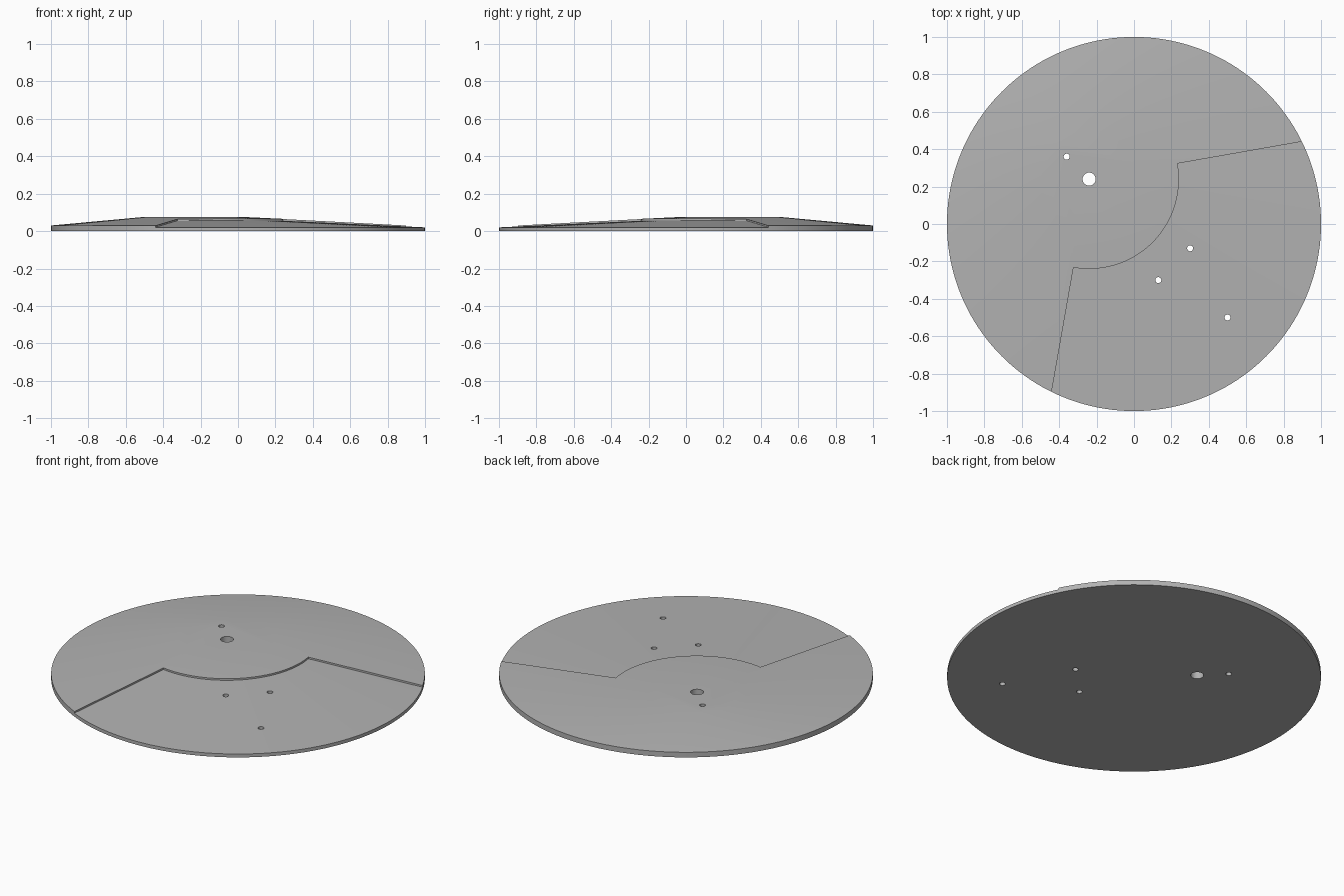
import bpy, bmesh, math

if "Cube" in bpy.data.objects:
    bpy.data.objects.remove(bpy.data.objects["Cube"], do_unlink=True)

HUB = (-0.24, 0.24)      # centre of the flat top
HUB_R, TOP_Z, RIM_Z = 0.26, 0.076, 0.03
STEP = 0.01              # depth of the recessed sector

grey = bpy.data.materials.new("plain grey")
grey.use_nodes = True
colour = (0.45, 0.45, 0.45, 1)
grey.diffuse_color = colour
grey.node_tree.nodes["Principled BSDF"].inputs["Base Color"].default_value = colour


def circle(x, y, z, r, n):
    return [(x + r * math.cos(2 * math.pi * i / n),
             y + r * math.sin(2 * math.pi * i / n), z) for i in range(n)]


def loft(name, rings):
    """Closed solid through a stack of rings, bottom first."""
    bm = bmesh.new()
    loops = [[bm.verts.new(p) for p in ring] for ring in rings]
    n = len(loops[0])
    for low, high in zip(loops, loops[1:]):
        for i in range(n):
            j = (i + 1) % n
            bm.faces.new((low[i], low[j], high[j], high[i]))
    bm.faces.new(loops[0][::-1])
    bm.faces.new(loops[-1])
    mesh = bpy.data.meshes.new(name)
    bm.to_mesh(mesh)
    bm.free()
    mesh.materials.append(grey)
    obj = bpy.data.objects.new(name, mesh)
    bpy.context.collection.objects.link(obj)
    return obj


def dish(name, reach, bottom, drop):
    """Off-centre shallow cone; reach 1 ends exactly on the rim."""
    x, y = (c * (1 - reach) for c in HUB)
    r = HUB_R + (1 - HUB_R) * reach
    z = TOP_Z + (RIM_Z - TOP_Z) * reach - drop
    return loft(name, [circle(x, y, bottom, r, 160), circle(x, y, z, r, 160),
                       circle(*HUB, TOP_Z - drop, HUB_R, 160)])


def subtract(target, cutter):
    mod = target.modifiers.new("cut", 'BOOLEAN')
    mod.operation, mod.solver, mod.object = 'DIFFERENCE', 'EXACT', cutter
    bpy.context.view_layer.objects.active = target
    bpy.ops.object.modifier_apply(modifier=mod.name)
    bpy.data.objects.remove(cutter, do_unlink=True)


# Main disc
disc = dish("disc", 1, 0, 0)

# Recessed sector, open towards the front left
start, end, steps = math.radians(-100), math.radians(10), 40
outline = []
for i in range(steps + 1):
    a = start + (end - start) * i / steps
    outline.append((HUB[0] + 2 * math.cos(a), HUB[1] + 2 * math.sin(a)))
for i in range(steps + 1):
    a = end + (start - end) * i / steps
    outline.append((HUB[0] + 0.48 * math.cos(a), HUB[1] + 0.48 * math.sin(a)))
sector = loft("sector_cutter", [[(x, y, z) for x, y in outline] for z in (0.005, 0.2)])
subtract(sector, dish("recess_floor", 1.1, -0.1, STEP))
subtract(disc, sector)

# Centre hole and pin holes
for x, y, r in ((*HUB, 0.035), (-0.36, 0.36, 0.016), (0.3, -0.13, 0.016),
                (0.13, -0.3, 0.016), (0.5, -0.5, 0.016)):
    subtract(disc, loft("hole_cutter", [circle(x, y, z, r, 32) for z in (-0.1, 0.2)]))

# Smooth rim and slope with sharp steps
bpy.ops.object.select_all(action='DESELECT')
disc.select_set(True)
bpy.context.view_layer.objects.active = disc
bpy.ops.object.shade_smooth_by_angle(angle=math.radians(12))
